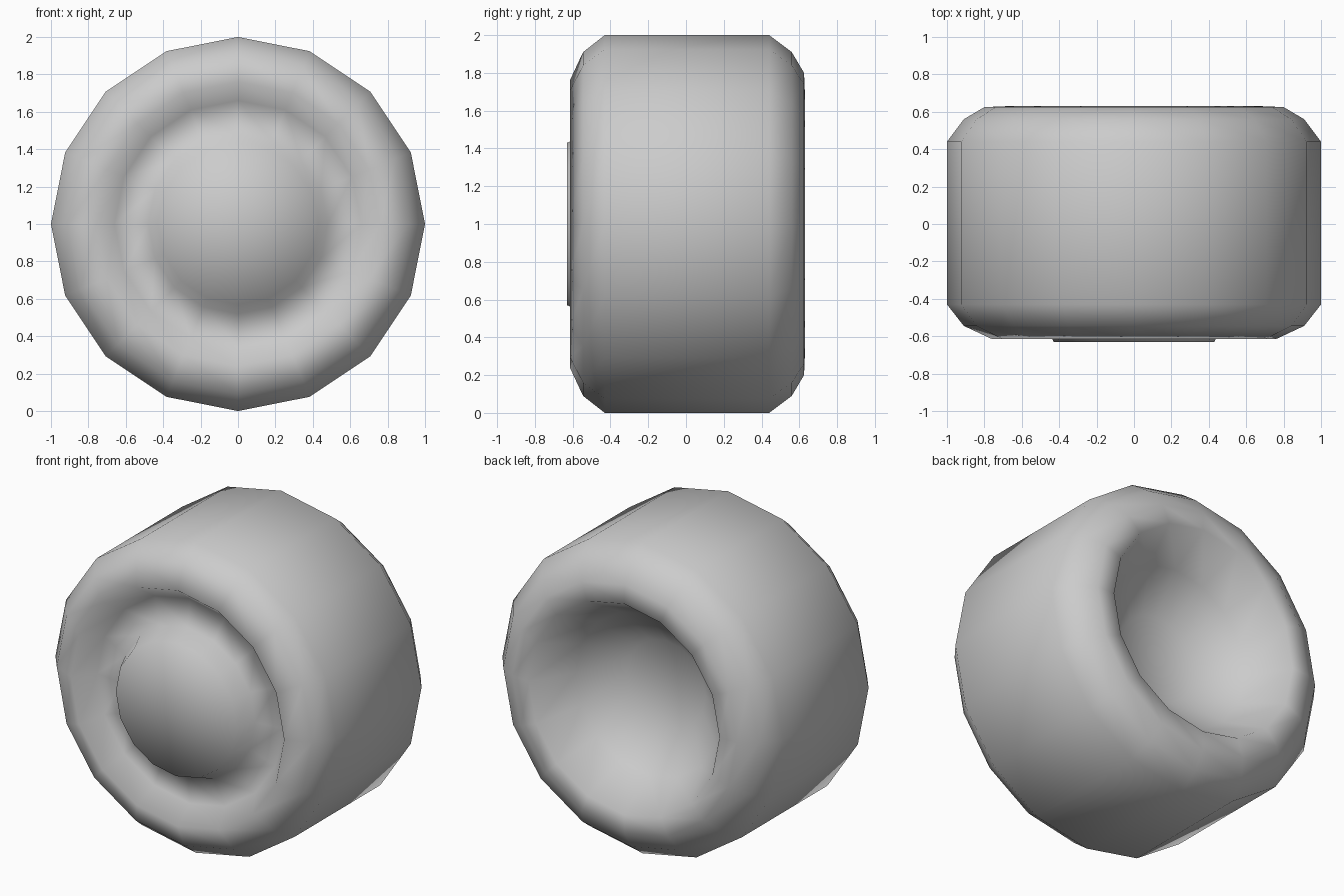
import bpy, bmesh
from math import cos, sin, tau

if "Cube" in bpy.data.objects:
    bpy.data.objects.remove(bpy.data.objects["Cube"], do_unlink=True)

SIDES = 16

grey = bpy.data.materials.new("plain_grey")
grey.use_nodes = True
colour = (0.6, 0.6, 0.6, 1)
grey.diffuse_color = colour
grey.node_tree.nodes["Principled BSDF"].inputs["Base Color"].default_value = colour


def lathe(name, profile):
    """Turn (radius, y) points around the axle and cap both ends."""
    bm = bmesh.new()
    rings = []
    for r, y in profile:
        rings.append([bm.verts.new((r * cos(tau * i / SIDES), y, 1 + r * sin(tau * i / SIDES)))
                      for i in range(SIDES)])
    for a, b in zip(rings, rings[1:]):
        for i in range(SIDES):
            j = (i + 1) % SIDES
            bm.faces.new((a[i], a[j], b[j], b[i]))
    # Fan caps keep the shading round
    for ring, y in ((rings[0], profile[0][1]), (rings[-1], profile[-1][1])):
        centre = bm.verts.new((0, y, 1))
        for i in range(SIDES):
            bm.faces.new((ring[i], ring[(i + 1) % SIDES], centre))
    bmesh.ops.recalc_face_normals(bm, faces=bm.faces)
    mesh = bpy.data.meshes.new(name)
    bm.to_mesh(mesh)
    bm.free()
    mesh.materials.append(grey)
    for face in mesh.polygons:
        face.use_smooth = True
    obj = bpy.data.objects.new(name, mesh)
    bpy.context.collection.objects.link(obj)
    return obj


# Wheel: hub face, groove, rounded tread, then the bowl-shaped back
lathe("wheel", [
    (0.43, -0.63), (0.48, -0.51), (0.66, -0.49),              # hub and groove
    (0.76, -0.615), (0.91, -0.545), (1.0, -0.43),             # front shoulder
    (1.0, 0.44), (0.91, 0.56), (0.8, 0.625),                  # tread, back shoulder
    (0.68, 0.63), (0.52, 0.38), (0.28, 0.2),                  # back lip and bowl
])
